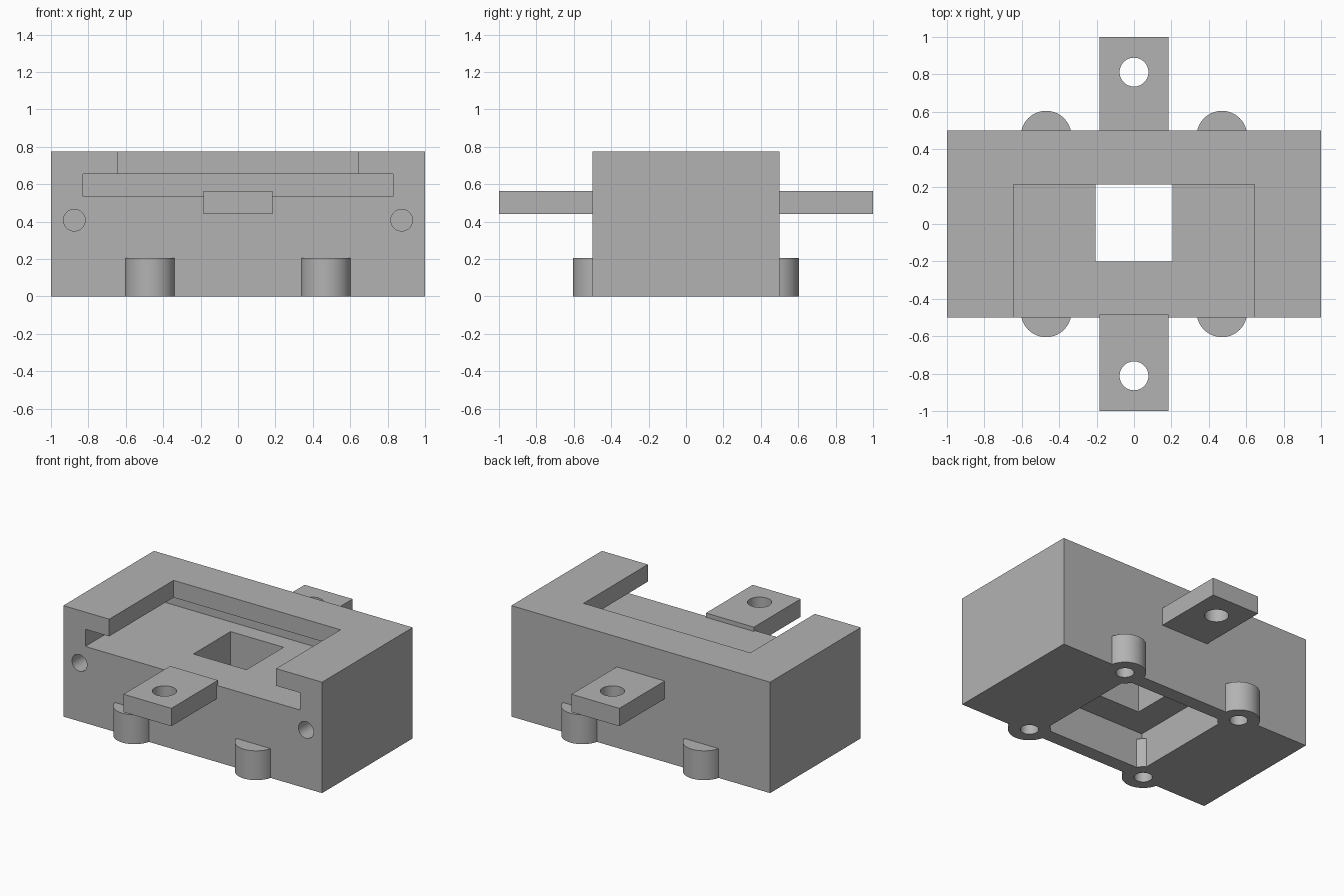
import bpy
import math

cube = bpy.data.objects.get("Cube")
if cube:
    bpy.data.objects.remove(cube, do_unlink=True)

grey = bpy.data.materials.new("plain grey")
grey.use_nodes = True
COLOUR = (0.45, 0.45, 0.45, 1)
grey.diffuse_color = COLOUR
grey.node_tree.nodes["Principled BSDF"].inputs["Base Color"].default_value = COLOUR


def box(name, x, y, z):
    """Box from (min, max) ranges."""
    spans = (x, y, z)
    bpy.ops.mesh.primitive_cube_add(size=1, location=[sum(s) / 2 for s in spans])
    ob = bpy.context.object
    ob.name = name
    ob.scale = [s[1] - s[0] for s in spans]
    bpy.ops.object.transform_apply(location=True, rotation=True, scale=True)
    ob.data.materials.append(grey)
    return ob


def cylinder(name, radius, depth, centre, along_y=False):
    bpy.ops.mesh.primitive_cylinder_add(
        vertices=64, radius=radius, depth=depth, location=centre,
        rotation=(math.pi / 2 if along_y else 0, 0, 0))
    ob = bpy.context.object
    ob.name = name
    bpy.ops.object.transform_apply(location=True, rotation=True, scale=True)
    ob.data.materials.append(grey)
    return ob


def combine(target, tool, operation="DIFFERENCE"):
    """Apply a boolean and remove the tool object."""
    mod = target.modifiers.new("boolean", "BOOLEAN")
    mod.operation = operation
    mod.solver = "EXACT"
    mod.object = tool
    bpy.context.view_layer.objects.active = target
    bpy.ops.object.modifier_apply(modifier=mod.name)
    bpy.data.objects.remove(tool, do_unlink=True)


def smooth(ob):
    bpy.ops.object.select_all(action="DESELECT")
    ob.select_set(True)
    bpy.context.view_layer.objects.active = ob
    bpy.ops.object.shade_smooth_by_angle(angle=math.radians(30))


# Housing with a sliding slot, open top, window and underside pocket
housing = box("housing", (-1, 1), (-0.5, 0.5), (0, 0.775))
combine(housing, box("slot", (-0.83, 0.83), (-0.6, 0.33), (0.535, 0.655)))
combine(housing, box("top_opening", (-0.645, 0.645), (-0.6, 0.21), (0.6, 0.9)))
combine(housing, box("window", (-0.205, 0.205), (-0.2, 0.21), (0.1, 0.6)))
combine(housing, box("pocket", (-0.4, 0.4), (-0.4, 0.4), (-0.1, 0.26)))

# Screw bosses at the four corners of the pocket
corners = [(sx * 0.47, sy * 0.47) for sx in (-1, 1) for sy in (-1, 1)]
for x, y in corners:
    combine(housing, cylinder("boss", 0.135, 0.205, (x, y, 0.1025)), "UNION")
for x, y in corners:
    combine(housing, cylinder("boss_hole", 0.058, 0.36, (x, y, 0)))

# Blind holes in the front face
for side in (-1, 1):
    combine(housing, cylinder("front_hole", 0.058, 0.6, (side * 0.875, -0.5, 0.408), True))
smooth(housing)

# Mounting tabs, front and back
for name, side in (("front_tab", -1), ("back_tab", 1)):
    tab = box(name, (-0.185, 0.185), sorted((side * 0.485, side)), (0.44, 0.565))
    combine(tab, cylinder("tab_hole", 0.077, 0.4, (0, side * 0.812, 0.5)))
    smooth(tab)
